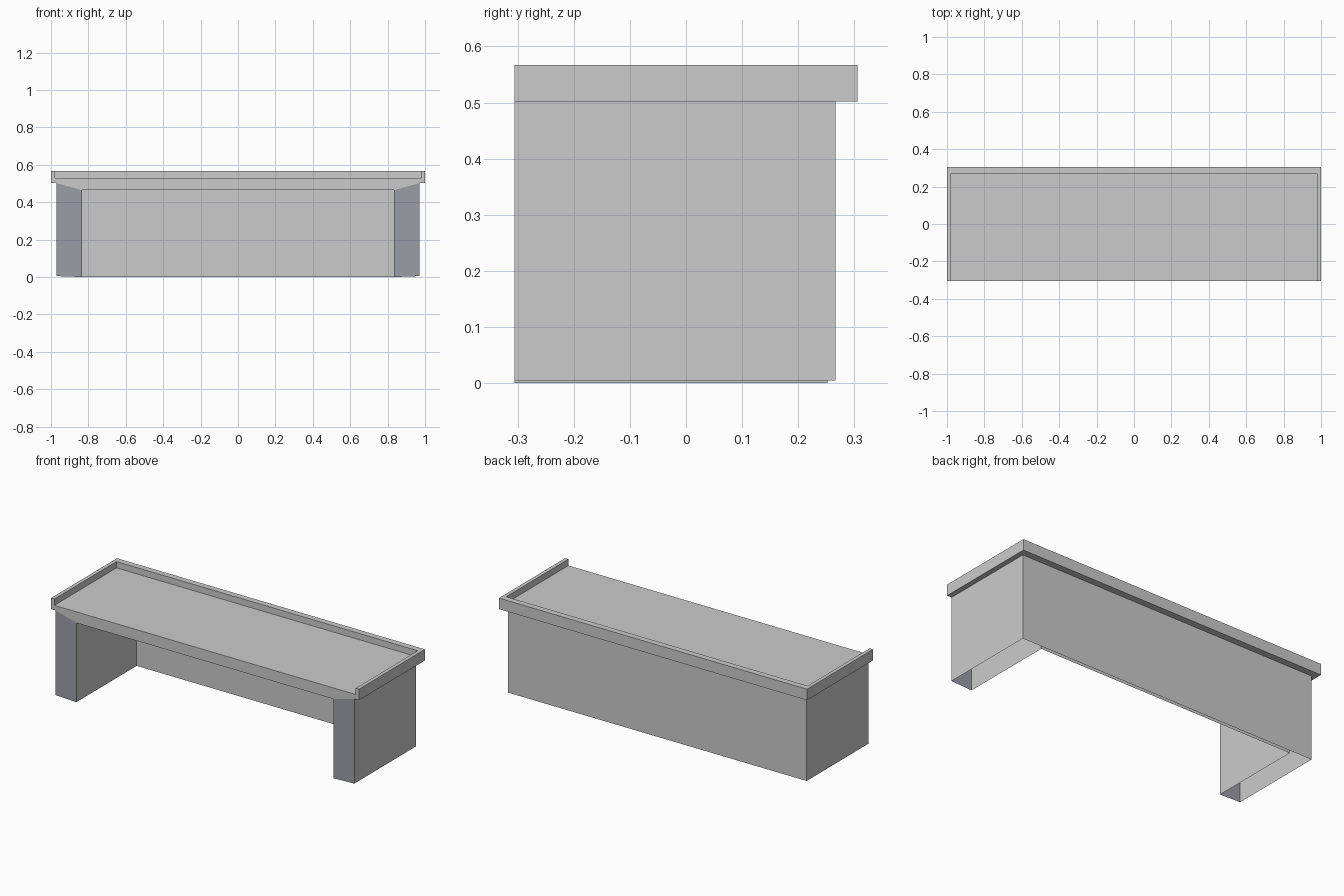
import bpy, bmesh

if "Cube" in bpy.data.objects:
    bpy.data.objects.remove(bpy.data.objects["Cube"])


def u_path(x, back, front=-0.306):
    """Plan outline running round the sides and back, open at the front."""
    return [(-x, front), (-x, back), (x, back), (x, front)]


def at_height(path, z):
    return [(x, y, z) for x, y in path]


def face(bm, pts, mat=0):
    f = bm.faces.new([bm.verts.new(p) for p in pts])
    f.material_index = mat


def bridge(bm, a, b):
    """Quads between two open point rows of equal length."""
    for i in range(len(a) - 1):
        face(bm, [a[i], a[i + 1], b[i + 1], b[i]])


def finish(bm, name, mats=()):
    bmesh.ops.remove_doubles(bm, verts=bm.verts, dist=1e-5)
    bmesh.ops.recalc_face_normals(bm, faces=bm.faces)
    me = bpy.data.meshes.new(name)
    bm.to_mesh(me)
    bm.free()
    for m in mats:
        me.materials.append(m)
    ob = bpy.data.objects.new(name, me)
    bpy.context.collection.objects.link(ob)
    return ob


FRONT = -0.306
TOP, FLOOR, LIP, CEIL = 0.567, 0.53, 0.502, 0.465
rim_out, rim_in = u_path(1.0, 0.306), u_path(0.978, 0.27)
shell_out, shell_in = u_path(0.97, 0.266), u_path(0.835, 0.252)

# tray top: raised rim on three sides, open front, overhanging lip
bm = bmesh.new()
bridge(bm, at_height(rim_out, LIP), at_height(rim_out, TOP))
bridge(bm, at_height(rim_out, TOP), at_height(rim_in, TOP))
bridge(bm, at_height(rim_in, TOP), at_height(rim_in, FLOOR))
bridge(bm, at_height(rim_out, LIP), at_height(shell_out, LIP))
face(bm, at_height(rim_in, FLOOR))
# front apron with mitred lower corners and the rim ends
half = [(0.835, CEIL), (0.97, LIP), (1.0, LIP), (1.0, TOP), (0.978, TOP), (0.978, FLOOR)]
outline = half + [(-x, z) for x, z in reversed(half)]
face(bm, [(x, FRONT, z) for x, z in outline])
finish(bm, "tray_top")

# hollow base: outer and inner walls, ceiling of the knee space, open underneath
grey = bpy.data.materials.new("grey")
grey.diffuse_color = (0.8, 0.8, 0.8, 1)
grey.use_nodes = True
grey.node_tree.nodes["Principled BSDF"].inputs["Base Color"].default_value = grey.diffuse_color
dark = bpy.data.materials.new("dark_slate")
dark.diffuse_color = (0.33, 0.34, 0.39, 1)
dark.use_nodes = True
dark.node_tree.nodes["Principled BSDF"].inputs["Base Color"].default_value = dark.diffuse_color
bm = bmesh.new()
bridge(bm, at_height(shell_out, 0.005), at_height(shell_out, LIP))
bridge(bm, at_height(shell_in, 0.0), at_height(shell_in, CEIL))
face(bm, at_height(shell_in, CEIL))
# dark leg fronts
for s in (-1, 1):
    face(bm, [(s * 0.97, FRONT, 0.005), (s * 0.835, FRONT, 0.0),
              (s * 0.835, FRONT, CEIL), (s * 0.97, FRONT, LIP)], 1)
finish(bm, "base_walls", (grey, dark))
